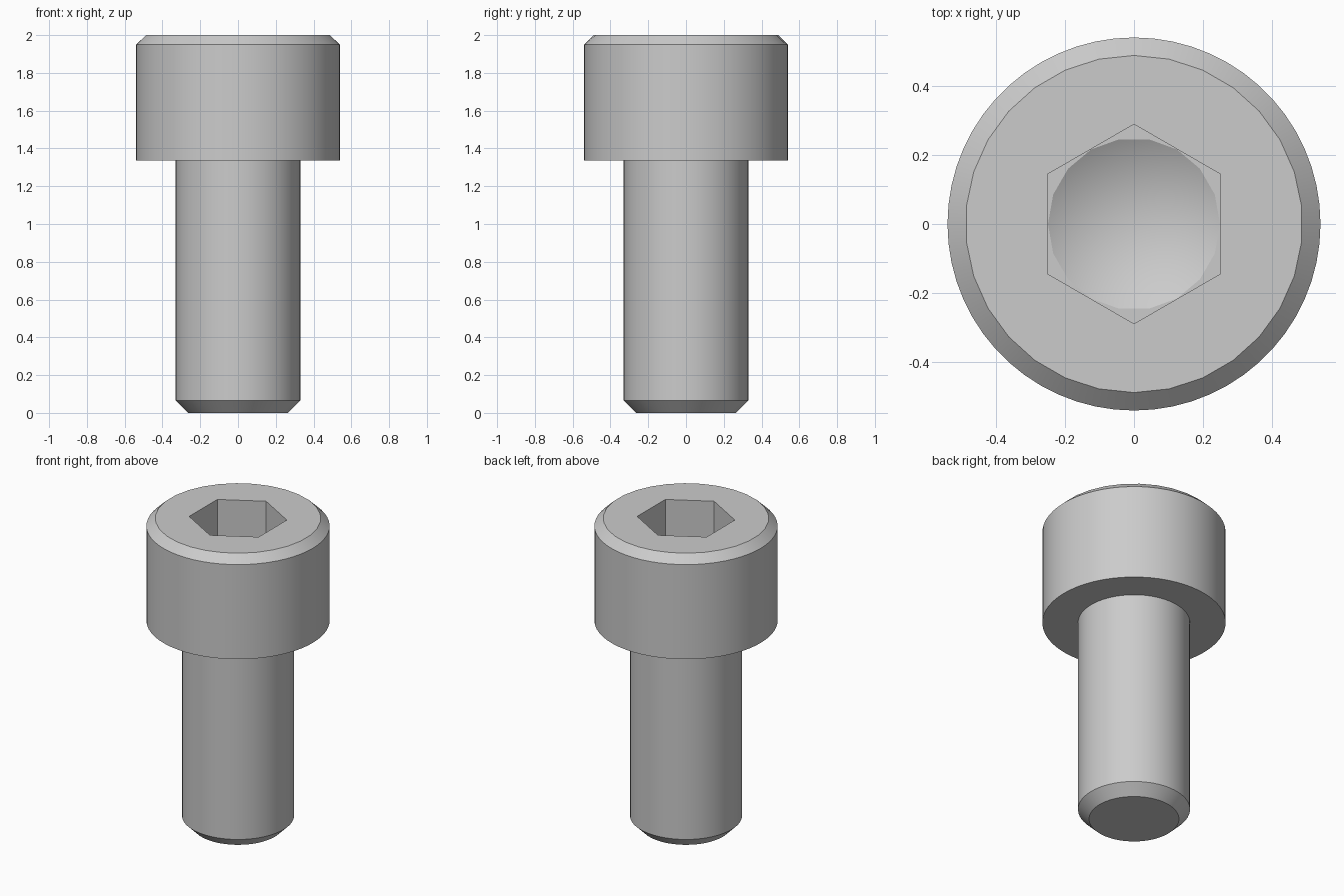
import bpy
import bmesh
from math import sin, cos, pi, radians

cube = bpy.data.objects.get("Cube")
if cube:
    bpy.data.objects.remove(cube, do_unlink=True)

steel = bpy.data.materials.new("plain_grey_steel")
steel.use_nodes = True
grey = (0.6, 0.6, 0.6, 1)
steel.diffuse_color = grey
steel.node_tree.nodes["Principled BSDF"].inputs["Base Color"].default_value = grey


def ring(bm, radius, z, count, phase=pi / 2):
    """Closed loop of edges; the first vertex sits at the phase angle."""
    verts = [bm.verts.new((radius * cos(phase + 2 * pi * i / count),
                           radius * sin(phase + 2 * pi * i / count), z))
             for i in range(count)]
    edges = [bm.edges.new((verts[i - 1], verts[i])) for i in range(count)]
    return verts, edges


def wall(bm, a, b):
    """Join two rings that have the same number of sides."""
    for i in range(len(a[0])):
        bm.faces.new((a[0][i - 1], a[0][i], b[0][i], b[0][i - 1]))


def annulus(bm, outer, inner):
    """Flat face between two rings of different shape."""
    bmesh.ops.triangle_fill(bm, edges=outer[1] + inner[1],
                            use_beauty=True, normal=(0, 0, 1))


def finish(bm, name):
    bmesh.ops.recalc_face_normals(bm, faces=bm.faces[:])
    mesh = bpy.data.meshes.new(name)
    bm.to_mesh(mesh)
    bm.free()
    mesh.materials.append(steel)
    obj = bpy.data.objects.new(name, mesh)
    bpy.context.collection.objects.link(obj)
    bpy.ops.object.select_all(action='DESELECT')
    obj.select_set(True)
    bpy.context.view_layer.objects.active = obj
    bpy.ops.object.shade_smooth_by_angle(angle=radians(30))


# Head: chamfered drum with a hexagonal socket ending in a drilled cone
head_bottom, head_top, sides = 1.335, 2.0, 60
bm = bmesh.new()
neck = ring(bm, 0.33, head_bottom, sides)
base = ring(bm, 0.54, head_bottom, sides)
shoulder = ring(bm, 0.54, 1.95, sides)
rim = ring(bm, 0.488, head_top, sides)
# The top rim is coarser: every second vertex lies on a chord
for v in rim[0][1::2]:
    v.co.x *= cos(2 * pi / sides)
    v.co.y *= cos(2 * pi / sides)
for a, b in ((neck, base), (base, shoulder), (shoulder, rim)):
    wall(bm, a, b)

hex_radius = 0.25 / cos(pi / 6)
socket_floor = 1.667
mouth = ring(bm, hex_radius, head_top, 6)
floor = ring(bm, hex_radius, socket_floor, 6)
drill = ring(bm, 0.249, socket_floor, 18, phase=0)
annulus(bm, rim, mouth)
wall(bm, mouth, floor)
annulus(bm, floor, drill)
tip = bm.verts.new((0, 0, socket_floor - 0.144))
for edge in drill[1]:
    bm.faces.new((*edge.verts, tip))
finish(bm, "screw_head")

# Shank: plain cylinder with a chamfered end
bm = bmesh.new()
end = ring(bm, 0.265, 0, sides)
chamfer = ring(bm, 0.33, 0.065, sides)
top = ring(bm, 0.33, head_bottom, sides)
bm.faces.new(end[0])
wall(bm, end, chamfer)
wall(bm, chamfer, top)
finish(bm, "screw_shank")
